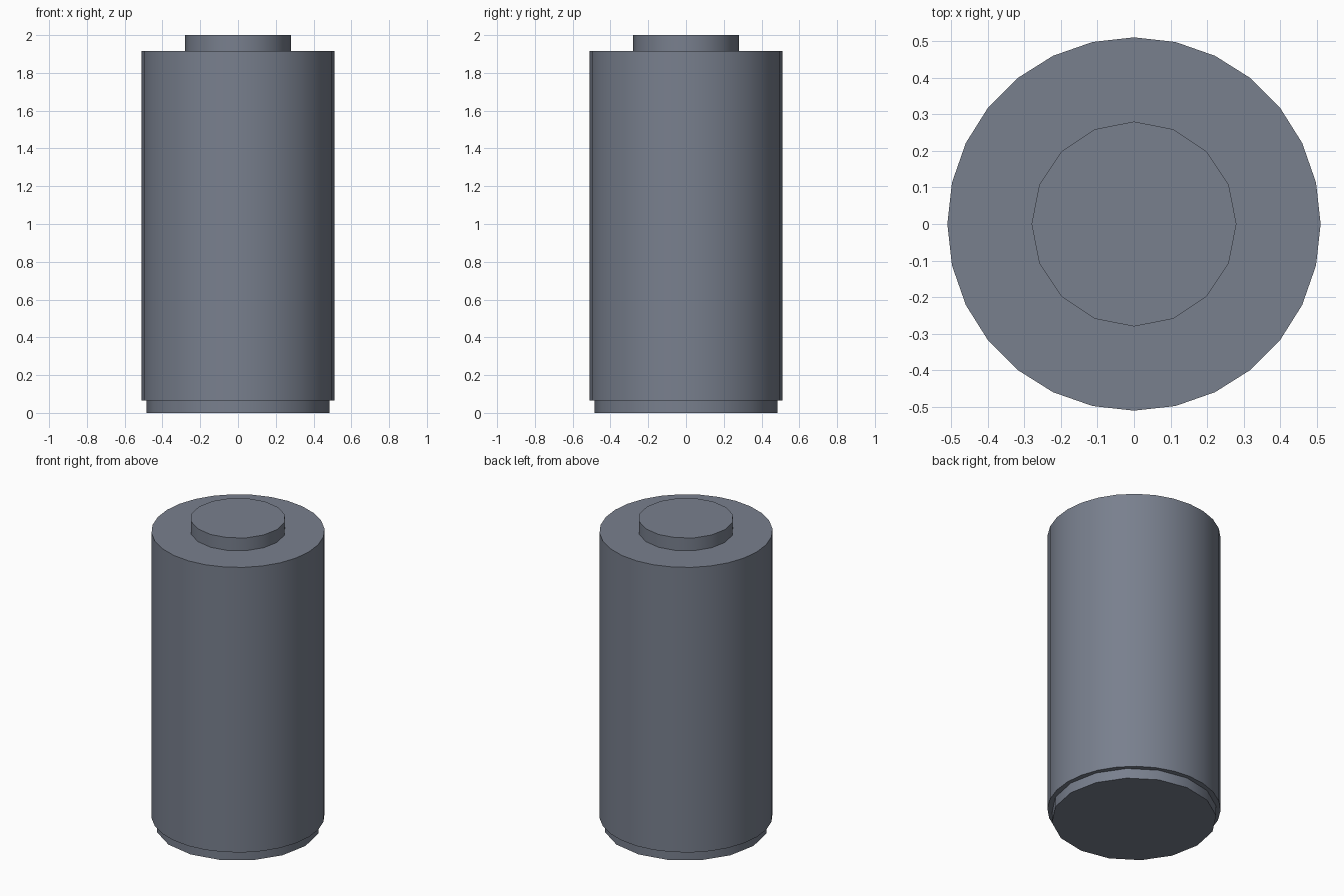
import bpy
import math

if "Cube" in bpy.data.objects:
    bpy.data.objects.remove(bpy.data.objects["Cube"])

# Dark slate metal
slate = bpy.data.materials.new("dark_slate")
slate.diffuse_color = (0.19, 0.215, 0.27, 1.0)
slate.use_nodes = True
slate.node_tree.nodes["Principled BSDF"].inputs["Base Color"].default_value = slate.diffuse_color


def cylinder(name, radius, z0, z1, sides):
    """Closed upright cylinder with smooth sides and crisp rims."""
    bpy.ops.mesh.primitive_cylinder_add(
        vertices=sides, radius=radius, depth=z1 - z0,
        location=(0, 0, (z0 + z1) / 2))
    obj = bpy.context.object
    obj.name = name
    obj.data.materials.append(slate)
    bpy.ops.object.shade_smooth_by_angle(angle=math.radians(40))
    return obj


# Recessed negative end
cylinder("bottom_plate", 0.485, 0.0, 0.065, 16)
# Main can
cylinder("battery_body", 0.51, 0.065, 1.917, 28)
# Positive terminal
cylinder("top_terminal", 0.28, 1.917, 2.0, 16)
